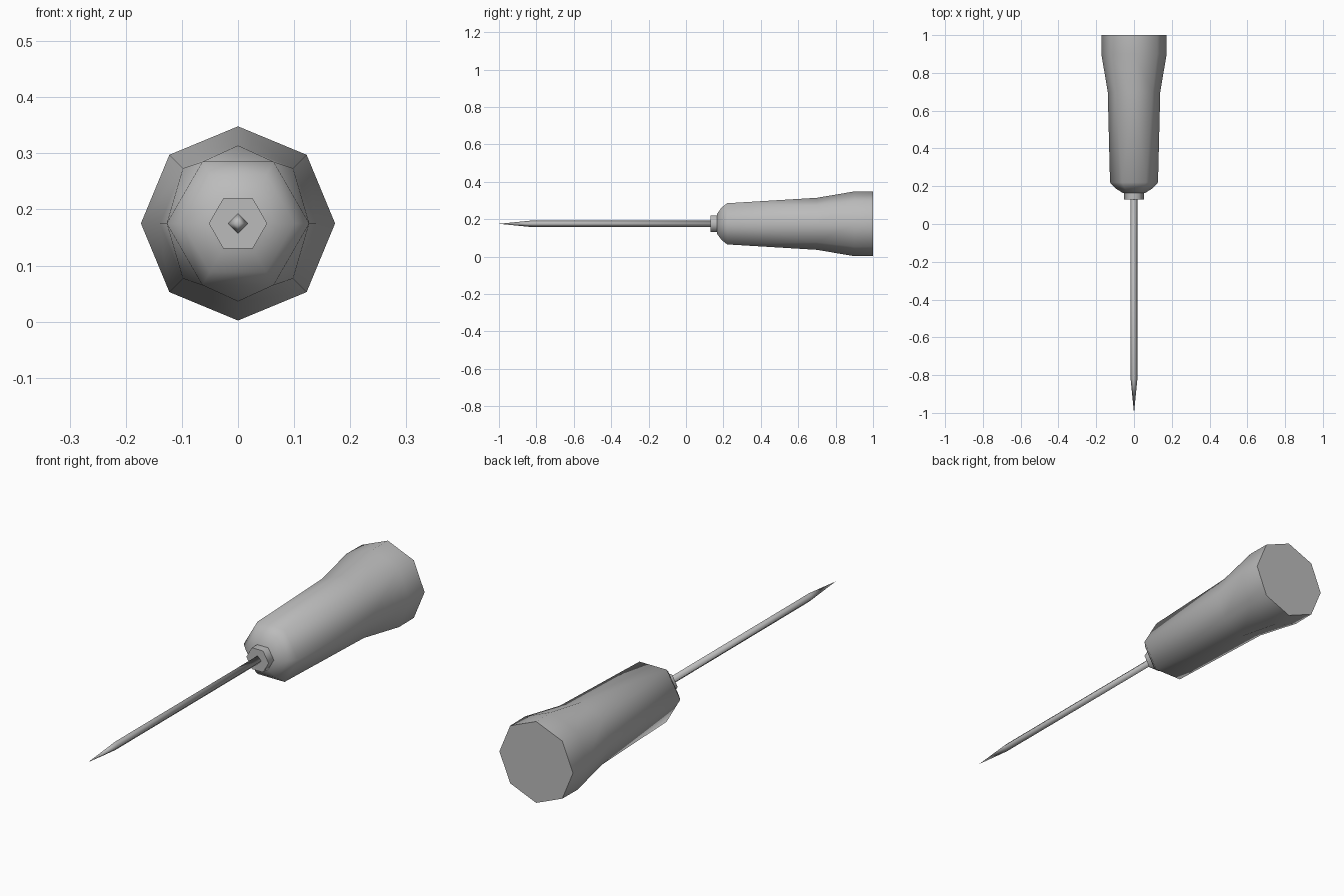
import bpy, bmesh, math

AXIS_Z = 0.175

cube = bpy.data.objects.get("Cube")
if cube:
    bpy.data.objects.remove(cube)


def make_material(name, value):
    mat = bpy.data.materials.new(name)
    mat.use_nodes = True
    colour = (value, value, value, 1)
    mat.diffuse_color = colour
    mat.node_tree.nodes["Principled BSDF"].inputs["Base Color"].default_value = colour
    return mat


grey = make_material("plain grey", 0.5)


def add_ring(bm, y, radius, sides):
    """Polygon around the y axis with one corner pointing to +x."""
    step = math.tau / sides
    return [bm.verts.new((radius * math.cos(i * step), y, AXIS_Z + radius * math.sin(i * step)))
            for i in range(sides)]


def join_rings(bm, a, b):
    """Quads between equal rings, triangles by nearest angle otherwise."""
    if len(a) == len(b):
        for i in range(len(a)):
            j = (i + 1) % len(a)
            bm.faces.new((a[i], a[j], b[j], b[i]))
        return
    for p, q in ((a, b), (b, a)):
        n, m = len(p), len(q)
        for i in range(n):
            k = round((i + 0.5) * m / n) % m
            bm.faces.new((p[i], p[(i + 1) % n], q[k]))


def loft(name, sections, smooth_angle):
    """Skin through (y, radius, sides) sections and close both ends."""
    bm = bmesh.new()
    rings = [add_ring(bm, *s) for s in sections]
    for a, b in zip(rings, rings[1:]):
        join_rings(bm, a, b)
    bm.faces.new(rings[0])
    bm.faces.new(rings[-1])
    bmesh.ops.remove_doubles(bm, verts=bm.verts[:], dist=0.0001)
    bmesh.ops.recalc_face_normals(bm, faces=bm.faces[:])
    mesh = bpy.data.meshes.new(name)
    bm.to_mesh(mesh)
    bm.free()
    mesh.materials.append(grey)
    obj = bpy.data.objects.new(name, mesh)
    bpy.context.collection.objects.link(obj)
    bpy.ops.object.select_all(action="DESELECT")
    obj.select_set(True)
    bpy.context.view_layer.objects.active = obj
    bpy.ops.object.shade_smooth_by_angle(angle=math.radians(smooth_angle))
    return obj


# Grip: six-sided nose growing into an eight-sided flared butt
loft("handle", [(0.165, 0.06, 6), (0.19, 0.1, 6), (0.22, 0.127, 6),
                (0.7, 0.139, 8), (0.9, 0.173, 8), (1.0, 0.172, 8)], 65)

# Hexagonal collar where the spike enters the grip
loft("collar", [(0.13, 0.052, 6), (0.18, 0.052, 6)], 65)

# Four-sided spike with a tapered point
loft("spike", [(-1.0, 0.00002, 4), (-0.82, 0.018, 4), (0.15, 0.018, 4)], 100)
